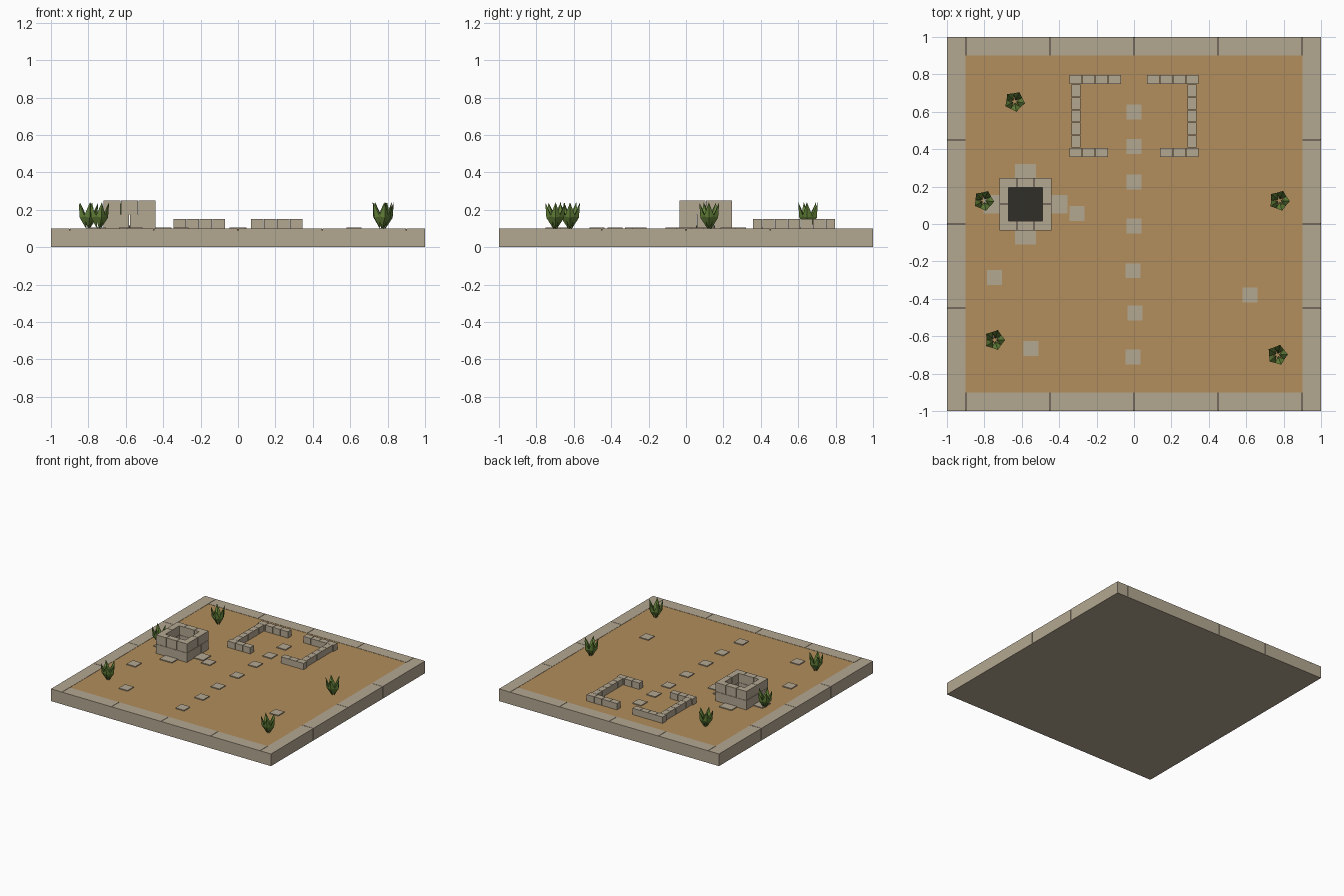
import bpy, bmesh, math
from mathutils import Vector, Matrix

if "Cube" in bpy.data.objects:
    bpy.data.objects.remove(bpy.data.objects["Cube"])


def lin(c):
    c /= 255
    return c / 12.92 if c <= 0.04045 else ((c + 0.055) / 1.055) ** 2.4


def material(name, r, g, b):
    m = bpy.data.materials.new(name)
    m.diffuse_color = (lin(r), lin(g), lin(b), 1)
    m.use_nodes = True
    m.node_tree.nodes["Principled BSDF"].inputs["Base Color"].default_value = m.diffuse_color
    return m


STONE = material("stone", 180, 167, 145)
SAND = material("sand", 178, 142, 92)
DARK = material("dark_water", 48, 46, 40)
GREEN = material("leaf_green", 98, 128, 56)


def finish(name, bm, mat):
    bmesh.ops.recalc_face_normals(bm, faces=bm.faces)
    me = bpy.data.meshes.new(name)
    bm.to_mesh(me)
    bm.free()
    me.materials.append(mat)
    ob = bpy.data.objects.new(name, me)
    bpy.context.collection.objects.link(ob)
    return ob


def boxes(name, items, mat):
    """One object from many boxes (x0, x1, y0, y1, z0, z1)."""
    bm = bmesh.new()
    for x0, x1, y0, y1, z0, z1 in items:
        m = Matrix.Translation(((x0 + x1) / 2, (y0 + y1) / 2, (z0 + z1) / 2))
        m = m @ Matrix.Diagonal((x1 - x0, y1 - y0, z1 - z0, 1))
        bmesh.ops.create_cube(bm, size=1, matrix=m)
    return finish(name, bm, mat)


def row(cuts, lo, hi, z0, z1, along="x", gap=0.0015):
    """Blocks between successive cuts, with hairline joints inside the row."""
    out = []
    for i, (a, b) in enumerate(zip(cuts, cuts[1:])):
        a += gap if i else 0
        b -= gap if i < len(cuts) - 2 else 0
        out.append((a, b, lo, hi, z0, z1) if along == "x" else (lo, hi, a, b, z0, z1))
    return out


def even(a, b, n):
    return [a + (b - a) * i / n for i in range(n + 1)]


# ground slab and sand
boxes("ground_slab", [(-1, 1, -1, 1, 0, 0.006), (-.997, .997, -.997, .997, 0.006, 0.09)], STONE)
boxes("sand_floor", [(-.9, .9, -.9, .9, 0.085, 0.098)], SAND)

# border of kerb stones
long_cuts = [-1, -.9, -.45, 0, .45, .9, 1]
kerb = []
for s in (-1, 1):
    lo, hi = sorted((s * 0.9, s))
    kerb += row(long_cuts, lo, hi, 0.004, 0.1)
    kerb += row(long_cuts[1:-1], lo, hi, 0.004, 0.1, "y")
boxes("kerb_stones", kerb, STONE)

# square well: two courses with staggered joints
X0, X1, Y0, Y1, T = -.72, -.44, -.035, .245, .05
well = []
for y in (Y0, Y1 - T):
    well += row([X0 + T, -.58, X1 - T], y, y + T, .095, .174)
    well += row([X0, -.627, -.533, X1], y, y + T, .176, .25)
for x in (X0, X1 - T):
    well += row([Y0, .058, .152, Y1], x, x + T, .095, .174, "y")
    well += row([Y0 + T, .105, Y1 - T], x, x + T, .176, .25, "y")
boxes("well_wall", well, STONE)
boxes("well_water", [(X0 + T, X1 - T, Y0 + T, Y1 - T, .095, .115)], DARK)

# flat slabs around the well
slabs = [(-.58, .27), (-.58, -.06), (-.41, .105), (-.75, .105)]
boxes("well_slabs", [(x - .057, x + .057, y - .05, y + .05, .09, .105) if abs(x + .58) < .01 else
                     (x - .055, x + .055, y - .05, y + .05, .09, .105) for x, y in slabs], STONE)

# ruined walls
ruin = []
for s in (-1, 1):
    for y, inner, n in ((.748, .07, 4), (.358, .14, 3)):
        ruin += row(sorted(s * v for v in even(inner, .345, n)), y, y + .048, .095, .15)
    lo, hi = sorted((s * .287, s * .335))
    ruin += row(even(.408, .746, 5), lo, hi, .095, .15, "y")
boxes("ruin_walls", ruin, STONE)

# stepping stones
steps = [(0, .6), (0, .415), (0, .225), (0, -.01), (-.005, -.25), (.005, -.475), (-.005, -.71),
         (-.305, .055), (-.745, -.285), (-.55, -.665), (.62, -.38)]
boxes("stepping_stones", [(x - .04, x + .04, y - .04, y + .04, .09, .105) for x, y in steps], STONE)


def plant(name, x, y, turn):
    """Five pointed leaves, each a thin faceted spindle leaning outwards."""
    bm = bmesh.new()
    for k in range(5):
        rot = Matrix.Rotation(turn + k * math.tau / 5, 3, "Z")
        pts = [(.008, 0, .095), (.034, -.028, .165), (.05, 0, .158),
               (.034, .028, .165), (.022, 0, .17), (.056, 0, .24)]
        v = [bm.verts.new(rot @ Vector(p) + Vector((x, y, 0))) for p in pts]
        for i in range(4):
            a, b = v[1 + i], v[1 + (i + 1) % 4]
            bm.faces.new((v[0], b, a))
            bm.faces.new((v[5], a, b))
    finish(name, bm, GREEN)


# plants
for i, (x, y) in enumerate([(-.638, .655), (-.803, .125), (.777, .125), (-.745, -.62), (.767, -.7)]):
    plant(f"plant_{i + 1}", x, y, math.radians(63 + 3 * i))
